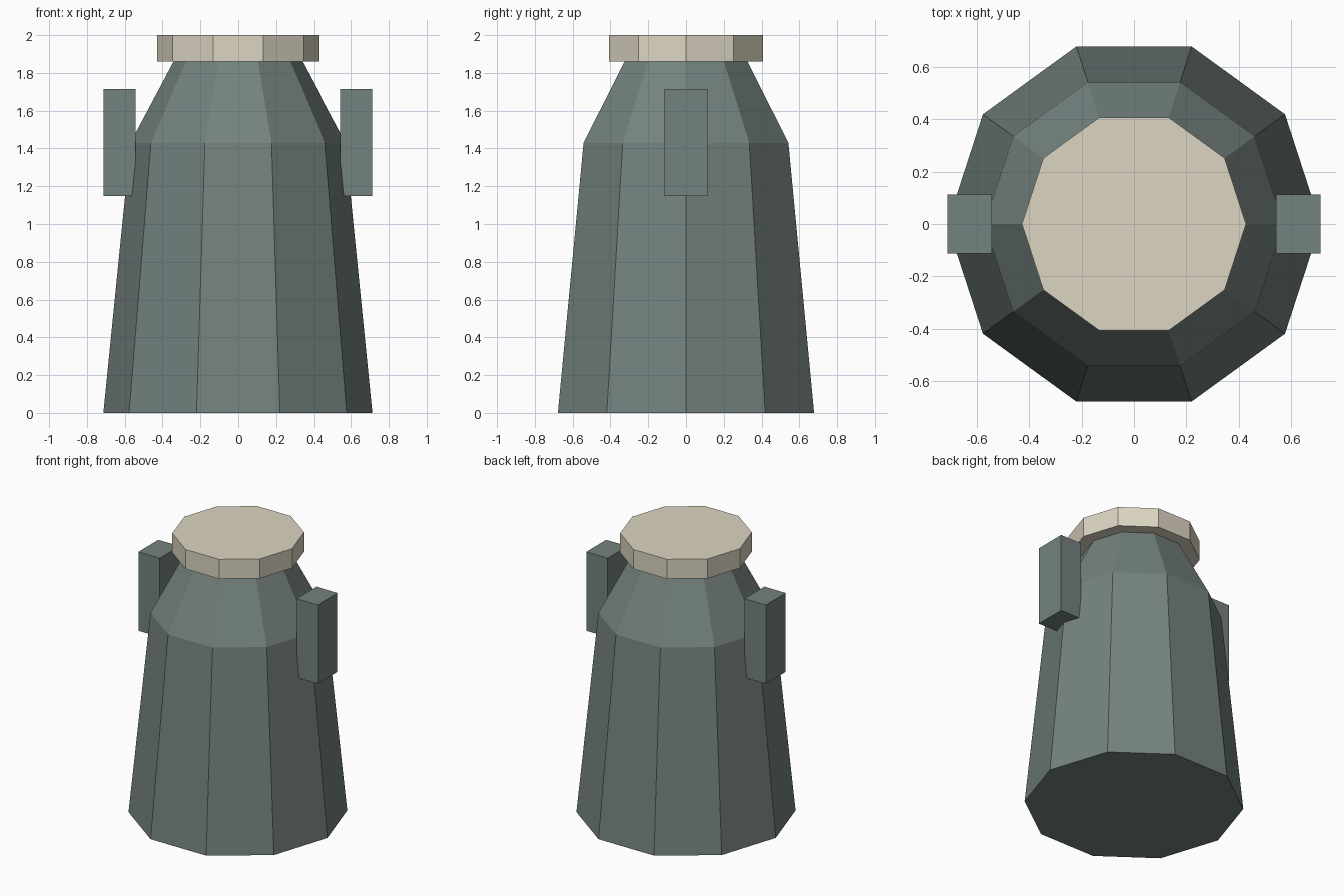
import bpy
import bmesh
from math import cos, sin, tau

default = bpy.data.objects.get("Cube")
if default:
    bpy.data.objects.remove(default, do_unlink=True)

SIDES = 10


def make_material(name, rgb):
    mat = bpy.data.materials.new(name)
    mat.use_nodes = True
    color = (*rgb, 1.0)
    mat.diffuse_color = color
    bsdf = next(n for n in mat.node_tree.nodes if n.type == "BSDF_PRINCIPLED")
    bsdf.inputs["Base Color"].default_value = color
    return mat


def add_object(name, bm, mat):
    bmesh.ops.recalc_face_normals(bm, faces=bm.faces)
    mesh = bpy.data.meshes.new(name)
    bm.to_mesh(mesh)
    bm.free()
    mesh.materials.append(mat)
    obj = bpy.data.objects.new(name, mesh)
    bpy.context.collection.objects.link(obj)
    return obj


def lathe(name, profile, mat):
    """Closed, flat-sided solid from (radius, height) rings."""
    bm = bmesh.new()
    rings = [[bm.verts.new((r * cos(tau * i / SIDES), r * sin(tau * i / SIDES), z))
              for i in range(SIDES)] for r, z in profile]
    for low, high in zip(rings, rings[1:]):
        for i in range(SIDES):
            j = (i + 1) % SIDES
            bm.faces.new((low[i], low[j], high[j], high[i]))
    bm.faces.new(rings[0])
    bm.faces.new(rings[-1])
    return add_object(name, bm, mat)


def box(name, center, size, mat):
    bm = bmesh.new()
    bmesh.ops.create_cube(bm, size=1.0)
    bmesh.ops.scale(bm, vec=size, verts=bm.verts)
    bmesh.ops.translate(bm, vec=center, verts=bm.verts)
    return add_object(name, bm, mat)


metal = make_material("grey green metal", (0.174, 0.223, 0.209))
cream = make_material("cream lid", (0.716, 0.665, 0.539))

# Tapered can body with sloping shoulder
lathe("can_body", [(0.713, 0), (0.57, 1.43), (0.342, 1.86)], metal)

# Overhanging lid
lathe("lid", [(0.428, 1.86), (0.428, 2.0)], cream)

# Block handles on both sides
for side, sign in (("left", 1), ("right", -1)):
    box(f"{side}_handle", (sign * 0.628, 0, 1.432), (0.17, 0.226, 0.566), metal)
